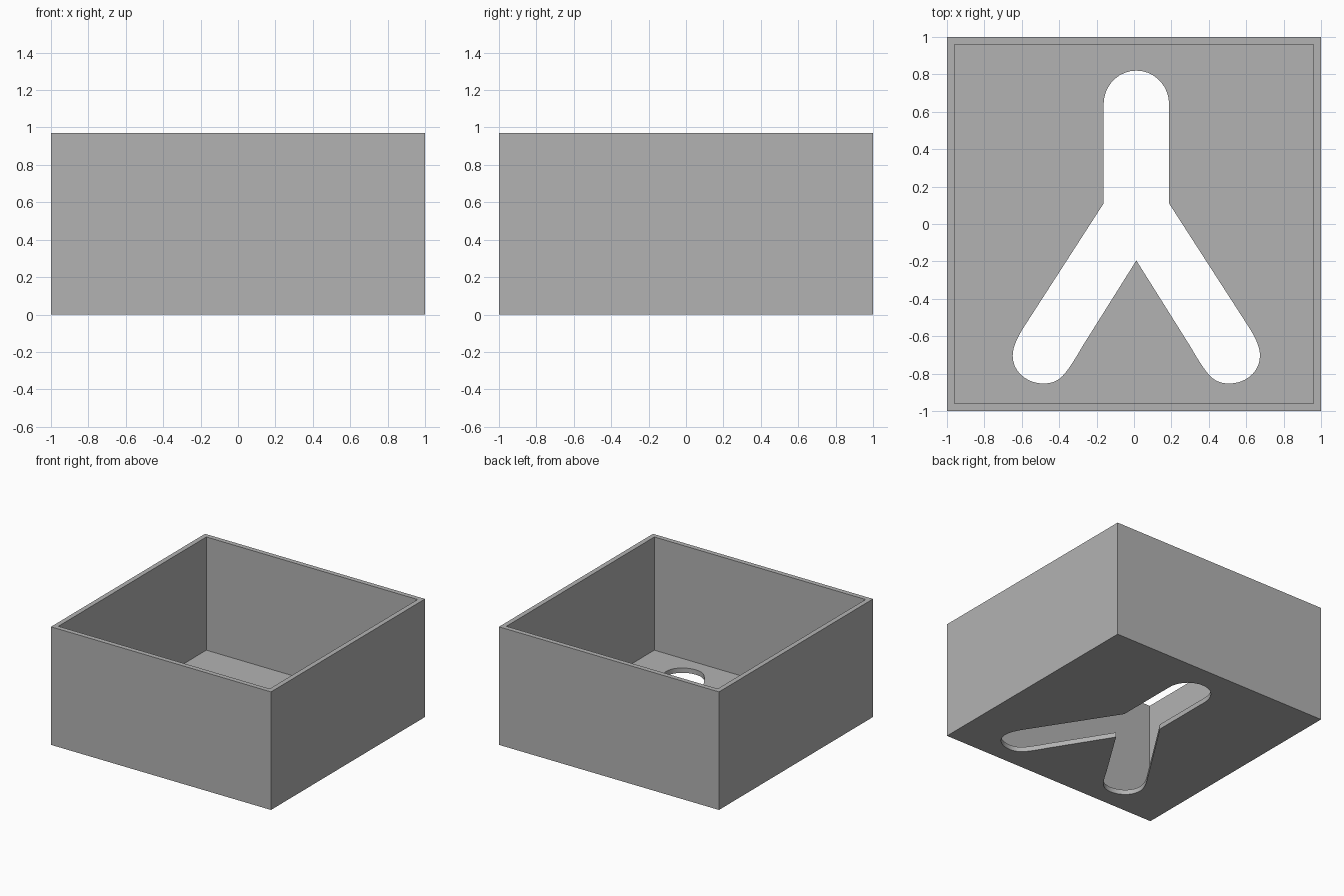
import bpy, bmesh
from mathutils import Vector
from mathutils.geometry import interpolate_bezier

if "Cube" in bpy.data.objects:
    bpy.data.objects.remove(bpy.data.objects["Cube"])

HEIGHT, WALL, AXIS = 0.97, 0.04, 0.0125

grey = bpy.data.materials.new("plain grey")
grey.diffuse_color = (0.45, 0.45, 0.45, 1)
grey.use_nodes = True
grey.node_tree.nodes["Principled BSDF"].inputs["Base Color"].default_value = grey.diffuse_color


def make_object(name, bm):
    bmesh.ops.recalc_face_normals(bm, faces=bm.faces)
    mesh = bpy.data.meshes.new(name)
    bm.to_mesh(mesh)
    bm.free()
    mesh.materials.append(grey)
    obj = bpy.data.objects.new(name, mesh)
    bpy.context.collection.objects.link(obj)
    return obj


def prism(name, outline, z0, z1):
    bm = bmesh.new()
    face = bm.faces.new([bm.verts.new((x, y, z0)) for x, y in outline])
    ext = bmesh.ops.extrude_face_region(bm, geom=[face])
    for v in ext["geom"]:
        if isinstance(v, bmesh.types.BMVert):
            v.co.z = z1
    return make_object(name, bm)


def square(r):
    return [(-r, -r), (r, -r), (r, r), (-r, r)]


def cut(target, cutter):
    mod = target.modifiers.new("cut", "BOOLEAN")
    mod.operation = "DIFFERENCE"
    mod.solver = "EXACT"
    mod.object = cutter
    cutter.hide_render = True
    cutter.hide_set(True)


# Left half of the forked opening, relative to its own axis, top to crotch
segments = [
    [(0, 0.82), (-0.097, 0.82), (-0.175, 0.74), (-0.175, 0.64)],
    [(-0.175, 0.11)],
    [(-0.607, -0.56), (-0.64, -0.615), (-0.661, -0.66), (-0.661, -0.705)],
    [(-0.661, -0.705), (-0.661, -0.79), (-0.585, -0.853), (-0.497, -0.853)],
    [(-0.497, -0.853), (-0.44, -0.853), (-0.405, -0.83), (-0.375, -0.79)],
    [(-0.375, -0.79), (-0.35, -0.757), (-0.32, -0.71), (-0.292, -0.66)],
    [(0, -0.195)],
]
half = []
for seg in segments:
    pts = [Vector(p) for p in seg]
    if len(pts) == 4:
        pts = interpolate_bezier(*pts, 10)
    for p in pts:
        if not half or (p - half[-1]).length > 1e-4:
            half.append(p)
outline = [(AXIS + p.x, p.y) for p in half]
outline += [(AXIS - p.x, p.y) for p in reversed(half[1:-1])]

# Open box: solid block hollowed from above, floor pierced by the opening
box = prism("open_box", square(1), 0, HEIGHT)
cut(box, prism("cavity_cutter", square(1 - WALL), WALL, HEIGHT + 0.2))
cut(box, prism("opening_cutter", outline, -0.2, 0.3))

# Apply the cuts and discard the cutters
bpy.context.view_layer.update()
result = bpy.data.meshes.new_from_object(
    box.evaluated_get(bpy.context.evaluated_depsgraph_get()))
box.modifiers.clear()
box.data = result
for name in ("cavity_cutter", "opening_cutter"):
    bpy.data.objects.remove(bpy.data.objects[name])

# Smooth rounded ends, keep the corners sharp
bpy.context.view_layer.objects.active = box
box.select_set(True)
bpy.ops.object.shade_smooth_by_angle(angle=0.5)
